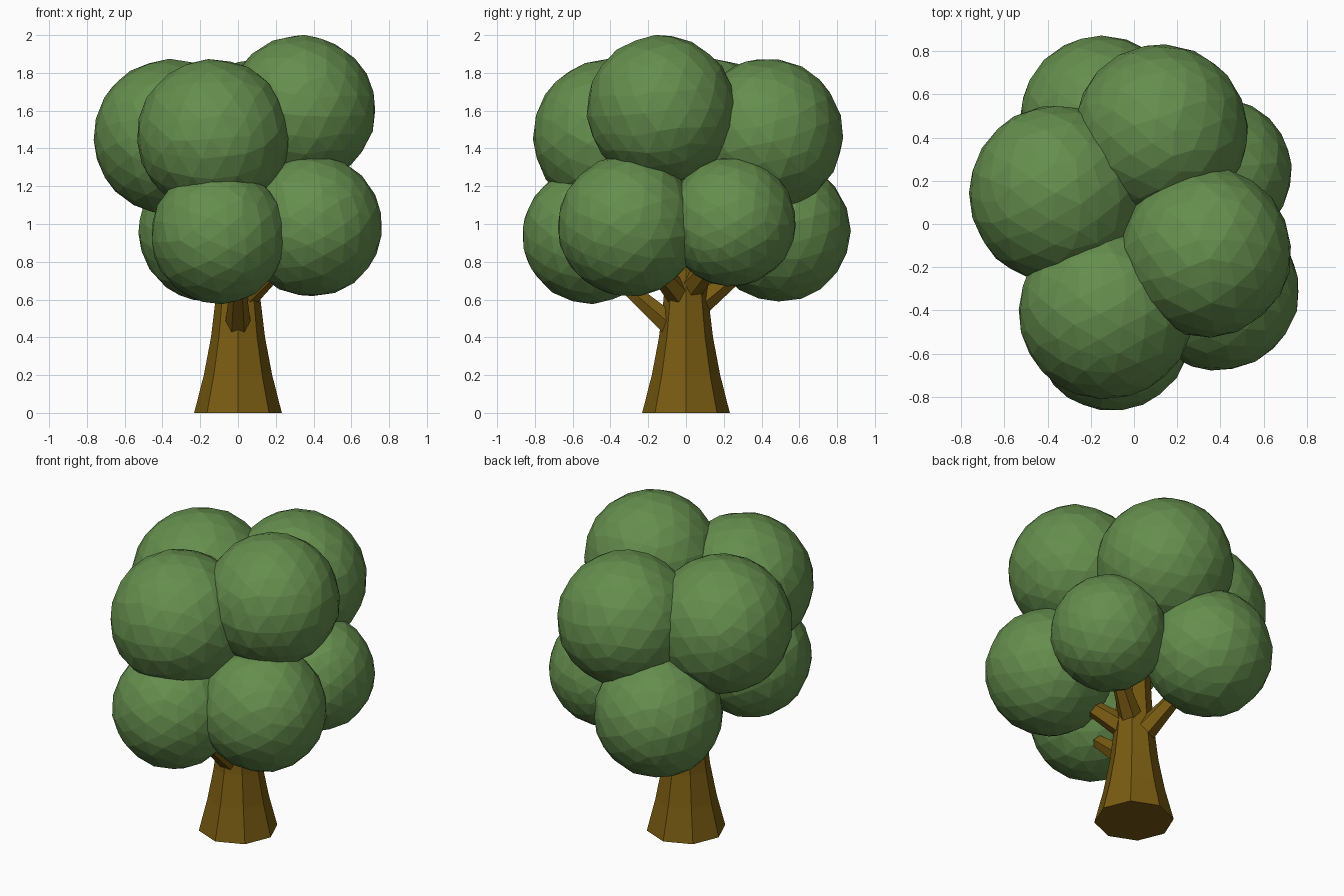
import bpy, bmesh, math, random
from mathutils import Vector, Euler

if "Cube" in bpy.data.objects:
    bpy.data.objects.remove(bpy.data.objects["Cube"])

random.seed(4)

def material(name, col):
    m = bpy.data.materials.new(name)
    m.diffuse_color = (*col, 1)
    m.use_nodes = True
    m.node_tree.nodes["Principled BSDF"].inputs["Base Color"].default_value = m.diffuse_color
    return m

leaf = material("leaf green", (0.13, 0.27, 0.075))
bark = material("bark brown", (0.19, 0.105, 0.006))

def finish(bm, name, mat):
    bmesh.ops.recalc_face_normals(bm, faces=bm.faces[:])
    me = bpy.data.meshes.new(name)
    bm.to_mesh(me)
    bm.free()
    me.materials.append(mat)
    ob = bpy.data.objects.new(name, me)
    bpy.context.collection.objects.link(ob)
    return ob

def tube(name, rings, sides, mat):
    """Faceted tapering tube through (centre, radius) rings, capped at both ends."""
    bm = bmesh.new()
    axis = (rings[-1][0] - rings[0][0]).normalized()
    u = Vector((1, 0, 0))
    if abs(axis.z) < 0.99:
        u = axis.cross(Vector((0, 0, 1))).normalized()
    v = axis.cross(u)
    loops = []
    for c, r in rings:
        loops.append([bm.verts.new(c + r * (math.cos(a) * u + math.sin(a) * v))
                      for a in (2 * math.pi * i / sides for i in range(sides))])
    for a, b in zip(loops, loops[1:]):
        for i in range(sides):
            j = (i + 1) % sides
            bm.faces.new((a[i], a[j], b[j], b[i]))
    bm.faces.new(loops[0])
    bm.faces.new(loops[-1])
    return finish(bm, name, mat)

# Flared octagonal trunk
profile = [(0, 0.232), (0.2, 0.181), (0.4, 0.143), (0.6, 0.119), (0.8, 0.104), (1.2, 0.085)]
tube("trunk", [(Vector((0, 0, z)), r) for z, r in profile], 8, bark)

# Foliage clumps: lower ring then upper ring (x, y, z, radius)
clumps = {
    "lower_front": (-0.10, -0.505, 0.94, 0.365),
    "lower_right": (0.39, -0.305, 0.99, 0.378),
    "lower_back_right": (0.39, 0.24, 1.01, 0.345),
    "lower_back": (-0.15, 0.495, 0.965, 0.38),
    "upper_front": (-0.13, -0.405, 1.465, 0.41),
    "upper_right": (0.335, -0.13, 1.605, 0.398),
    "upper_left": (-0.355, 0.14, 1.46, 0.415),
    "upper_back": (0.125, 0.43, 1.475, 0.405),
}
for name, (x, y, z, r) in clumps.items():
    bm = bmesh.new()
    bmesh.ops.create_icosphere(bm, subdivisions=3, radius=r)
    rot = Euler([random.uniform(0, 6.28) for _ in range(3)]).to_matrix()
    for v in bm.verts:
        jitter = Vector([random.uniform(-0.012, 0.012) for _ in range(3)])
        p = rot @ v.co + jitter
        v.co = p.normalized() * r * random.uniform(0.985, 1.0) + Vector((x, y, z))
    finish(bm, "foliage_" + name, leaf)

# Branches rising from the trunk into the lower clumps
for name, z0, z1 in (("lower_front", 0.44, 0.76), ("lower_back", 0.56, 0.84),
                     ("lower_right", 0.62, 0.88), ("lower_back_right", 0.66, 0.90)):
    x, y, _, _ = clumps[name]
    if name == "lower_front":
        x = 0
    d = Vector((x, y, 0)).normalized()
    a = d * 0.05 + Vector((0, 0, z0))
    b = d * 0.42 + Vector((0, 0, z1))
    tube("branch_" + name, [(a, 0.072), (b, 0.03)], 6, bark)
